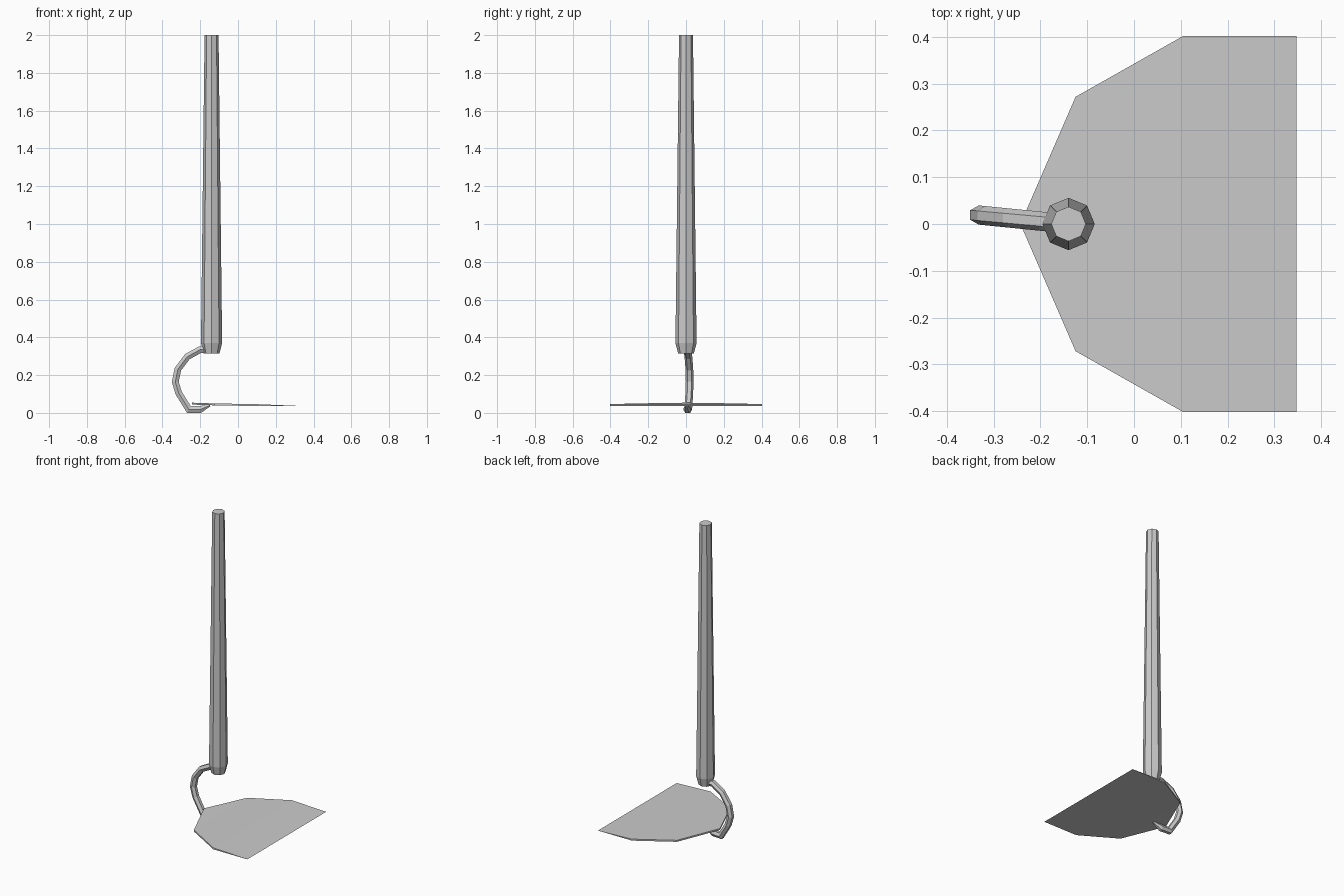
import bpy, bmesh
from math import cos, sin, pi
from mathutils import Vector

if "Cube" in bpy.data.objects:
    bpy.data.objects.remove(bpy.data.objects["Cube"])


def make_object(name, verts, faces):
    mesh = bpy.data.meshes.new(name)
    mesh.from_pydata(verts, [], faces)
    bm = bmesh.new()
    bm.from_mesh(mesh)
    bmesh.ops.recalc_face_normals(bm, faces=bm.faces)
    bm.to_mesh(mesh)
    bm.free()
    obj = bpy.data.objects.new(name, mesh)
    bpy.context.collection.objects.link(obj)
    return obj


def skin(name, rings):
    """Join equal-sized rings of points into a capped tube."""
    n = len(rings[0])
    faces = [(r * n + i, r * n + (i + 1) % n, (r + 1) * n + (i + 1) % n, (r + 1) * n + i)
             for r in range(len(rings) - 1) for i in range(n)]
    faces += [tuple(range(n)), tuple(range((len(rings) - 1) * n, len(rings) * n))]
    return make_object(name, [p for ring in rings for p in ring], faces)


# Handle: eight-sided tapered pole with a bevelled foot
handle_x = -0.14
skin("handle", [[(handle_x + r * cos(i * pi / 4), r * sin(i * pi / 4), z) for i in range(8)]
                for z, r in ((0.315, 0.042), (0.37, 0.056), (2.0, 0.037))])

# Neck: six-sided bar with mitred joints, leaning slightly out of the xz plane
path = [(-0.14, 0.335), (-0.2, 0.335), (-0.268, 0.298), (-0.318, 0.232), (-0.332, 0.165),
        (-0.314, 0.105), (-0.26, 0.018), (-0.2, 0.018), (-0.148, 0.04)]
pts = [Vector(p) for p in path]
rings = []
for k, p in enumerate(pts):
    d_in = (p - pts[max(k - 1, 0)]).normalized() if k else (pts[1] - p).normalized()
    d_out = (pts[k + 1] - p).normalized() if k < len(pts) - 1 else d_in
    t = (d_in + d_out).normalized()
    mitre = 1 / t.dot(d_in)
    normal = Vector((-t.y, t.x))
    r = 0.0205 if k < len(pts) - 1 else 0.007
    ring = []
    for i in range(6):
        q = p + normal * (r * mitre * sin(i * pi / 3))
        ring.append((q.x, r * cos(i * pi / 3) - 0.1 * (p.x - handle_x), q.y))
    rings.append(ring)
skin("neck", rings)

# Blade: thin wedge, thick at the back and sharp at the front edge
half = [(-0.125, 0.272, 0.050), (0.105, 0.402, 0.046)]
rim = [(-0.243, 0.0, 0.054)] + half
rim_b = [(x, -y, z) for x, y, z in reversed(half)]
edge = [(0.348, 0.402, 0.036), (0.348, -0.402, 0.036)]
outline = rim + rim_b                       # five thick points
verts = outline + [(x, y, z - 0.010) for x, y, z in outline] + edge
L, R = 10, 11
faces = [(0, 1, 4), (1, 2, 3, 4), (2, L, R, 3),
         (9, 6, 5), (9, 8, 7, 6), (8, R, L, 7),
         (2, 7, L), (3, R, 8)]
faces += [(a, b, b + 5, a + 5) for a, b in ((0, 1), (1, 2), (3, 4), (4, 0))]
make_object("blade", verts, faces)
